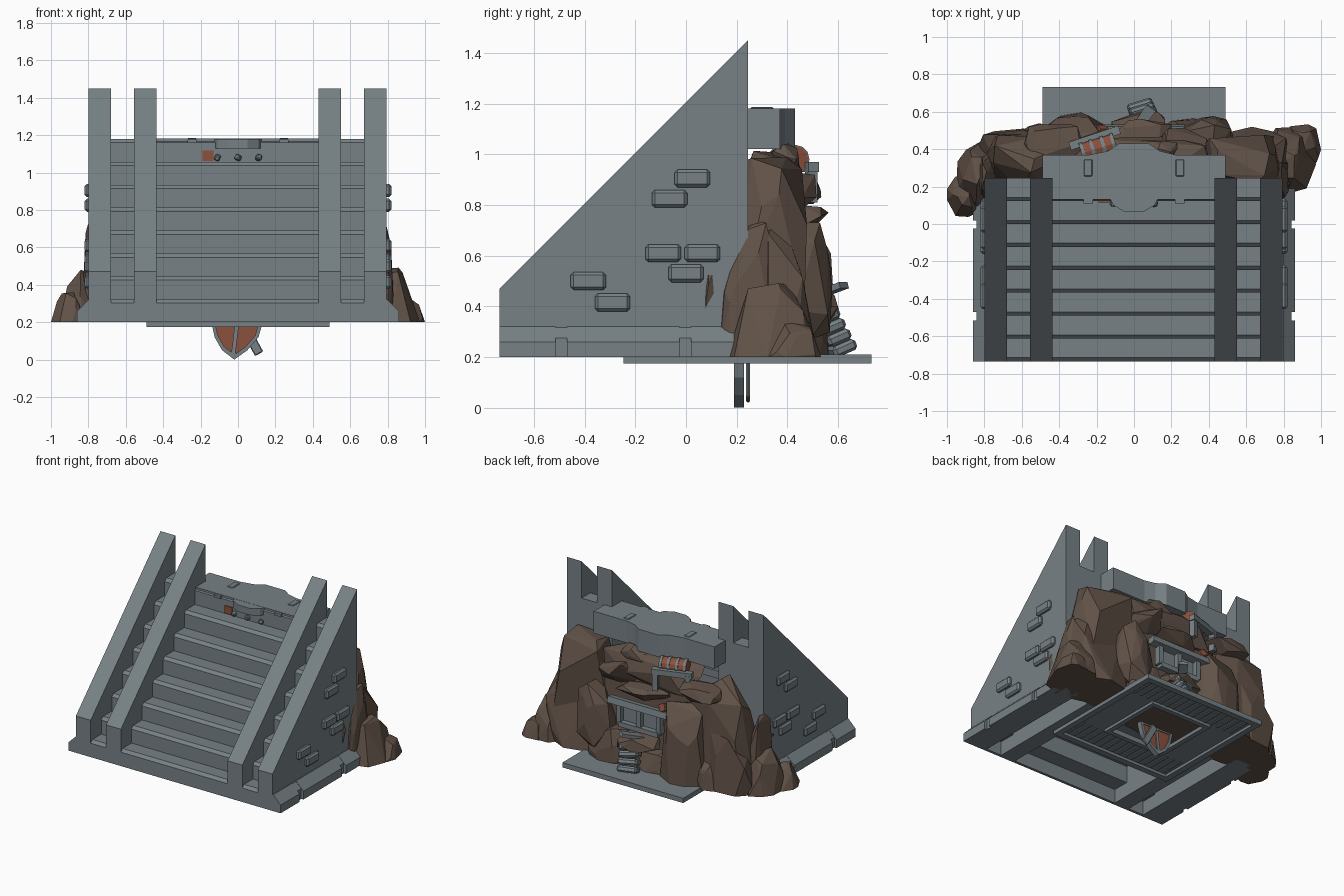
import bpy, bmesh, math, random
from mathutils import Vector, Matrix, Euler

if "Cube" in bpy.data.objects:
    bpy.data.objects.remove(bpy.data.objects["Cube"])

def material(name, c):
    m = bpy.data.materials.new(name)
    m.diffuse_color = (*c, 1)
    m.use_nodes = True
    m.node_tree.nodes["Principled BSDF"].inputs["Base Color"].default_value = m.diffuse_color
    return m

STONE = material("grey_stone", (0.185, 0.22, 0.235))
ROCK = material("brown_rock", (0.12, 0.084, 0.064))
RUST = material("rust_red", (0.26, 0.08, 0.045))

def finish(name, bm, mat):
    bmesh.ops.recalc_face_normals(bm, faces=bm.faces[:])
    me = bpy.data.meshes.new(name)
    bm.to_mesh(me)
    bm.free()
    me.materials.append(mat)
    ob = bpy.data.objects.new(name, me)
    bpy.context.collection.objects.link(ob)
    return ob

def prism(name, pts, axis, a, b, mat=STONE):
    """Extrude a 2D outline along an axis from a to b."""
    place = {'x': lambda p, t: (t, p[0], p[1]),
             'y': lambda p, t: (p[0], t, p[1]),
             'z': lambda p, t: (p[0], p[1], t)}[axis]
    bm = bmesh.new()
    lo = [bm.verts.new(place(p, a)) for p in pts]
    hi = [bm.verts.new(place(p, b)) for p in pts]
    n = len(pts)
    bm.faces.new(lo)
    bm.faces.new(hi)
    for i in range(n):
        j = (i + 1) % n
        bm.faces.new((lo[i], lo[j], hi[j], hi[i]))
    return finish(name, bm, mat)

def box(name, c, s, mat=STONE, rot=(0, 0, 0), bevel=0):
    bm = bmesh.new()
    bmesh.ops.create_cube(bm, size=1)
    bmesh.ops.scale(bm, vec=s, verts=bm.verts)
    if bevel:
        bmesh.ops.bevel(bm, geom=bm.edges[:], offset=bevel, segments=1, affect='EDGES')
    bmesh.ops.transform(bm, verts=bm.verts,
                        matrix=Matrix.Translation(c) @ Euler(rot).to_matrix().to_4x4())
    return finish(name, bm, mat)

def boulder(i, c, s, taper, n=24):
    """Faceted crag: convex hull of random points on a tapering box, flat-footed at the ground."""
    rng = random.Random(40 + i)
    bm = bmesh.new()
    def add(x, y, z):
        bm.verts.new((max(-1, min(1, x)), max(0.02, min(0.67, y)), max(0.2, z)))
    for _ in range(n):
        d = Vector([rng.gauss(0, 1) for _ in range(3)])
        d /= sum(abs(k) ** 5 for k in d) ** 0.2
        f = (1.03 - taper * (d.z + 1) / 2) * rng.uniform(0.9, 1.03)
        add(c[0] + d.x * s[0] * f, c[1] + d.y * s[1] * f, c[2] + d.z * s[2] * rng.uniform(0.88, 1.02))
    if c[2] - s[2] < 0.23:
        for k in range(9):
            a = math.tau * k / 9 + rng.uniform(-0.2, 0.2)
            r = rng.uniform(0.98, 1.12)
            add(c[0] + s[0] * r * math.cos(a), c[1] + s[1] * r * math.sin(a), 0.2)
    bmesh.ops.convex_hull(bm, input=bm.verts[:])
    loose = [v for v in bm.verts if not v.link_faces]
    bmesh.ops.delete(bm, geom=loose, context='VERTS')
    bmesh.ops.dissolve_limit(bm, angle_limit=math.radians(8), verts=bm.verts[:], edges=bm.edges[:])
    return finish(f"cliff_rock_{i}", bm, ROCK)

# Four sloping stringer walls
wall = [(-0.735, 0.2), (-0.735, 0.47), (0.245, 1.45), (0.245, 0.2)]
for i, (a, b) in enumerate([(-0.80, -0.68), (-0.555, -0.435), (0.43, 0.55), (0.675, 0.795)]):
    prism(f"stair_wall_{i}", wall, 'x', a, b)

# Steps with chamfered nosings, a thin stepped shell hollow below
D, C, T = 0.1225, 0.02, 0.02
steps, under = [(-0.735, 0.2)], [(-0.735 + T, 0.2)]
for k in range(8):
    y, z = -0.735 + D * k, 0.322 + D * k
    steps += [(y, z - C), (y + C, z), (y + D, z)]
    under += [(y + T, z - T), (y + D + T, z - T)]
under[-1] = (0.245, under[-1][1])
prism("steps", steps + under[::-1], 'x', -0.69, 0.69)
for i, x in enumerate((-0.617, 0.612)):
    box(f"bay_back_{i}", (x, 0.235, 0.69), (0.13, 0.02, 0.97))

# Plinth courses and raised bricks on both sides
full = [(0.78, 0.2), (0.86, 0.2), (0.86, 0.26), (0.80, 0.32), (0.78, 0.32)]
slim = [(0.78, 0.2), (0.842, 0.2), (0.842, 0.275), (0.80, 0.317), (0.78, 0.317)]
bricks = [(0.025, 0.905), (-0.065, 0.825), (-0.09, 0.61), (0.065, 0.61),
          (0.0, 0.53), (-0.385, 0.50), (-0.29, 0.415)]
for side, s in (("left", -1), ("right", 1)):
    for i, (a, b) in enumerate([(-0.735, -0.515), (-0.47, -0.025), (0.02, 0.2)]):
        prism(f"plinth_{side}_{i}", [(s * x, z) for x, z in full], 'y', a, b)
    prism(f"plinth_core_{side}", [(s * x, z) for x, z in slim], 'y', -0.73, 0.2)
    for i, (y, z) in enumerate(bricks):
        box(f"brick_{side}_{i}", (s * 0.795, y, z), (0.05, 0.14, 0.07), bevel=0.012)

# Top platform with broken front lip and rear bulge
prism("platform", [(-0.49, 0.13), (0.49, 0.13), (0.49, 0.37), (0.22, 0.37), (0.14, 0.39), (0.08, 0.43),
                   (-0.08, 0.43), (-0.14, 0.39), (-0.24, 0.37), (-0.49, 0.37)], 'z', 1.02, 1.181)
prism("platform_lip", [(-0.13, 0.14), (-0.11, 0.10), (-0.05, 0.065), (0.05, 0.065), (0.11, 0.10),
                       (0.13, 0.14)], 'z', 1.13, 1.18)
for i, x in enumerate((-0.245, 0.245)):
    box(f"platform_clip_{i}", (x, 0.30, 1.18), (0.045, 0.09, 0.012), bevel=0.004)
    box(f"platform_stud_{i}", (x, 0.12, 1.168), (0.05, 0.02, 0.02))
box("rust_fragment", (-0.16, 0.119, 1.09), (0.06, 0.008, 0.055), RUST)
for i, x in enumerate((-0.11, 0, 0.11)):
    box(f"rubble_{i}", (x, 0.11, 1.08), (0.03, 0.03, 0.03), rot=(0.3, 0.4, i), bevel=0.006)

# Rock cliff behind the stairs: centre and half size of each crag
rocks = [
    ((0, 0.28, 0.55), (0.74, 0.17, 0.36)), ((0.55, 0.33, 0.62), (0.26, 0.18, 0.38)),
    ((-0.55, 0.32, 0.60), (0.24, 0.17, 0.40)), ((0.02, 0.34, 0.89), (0.42, 0.13, 0.13)),
    ((-0.31, 0.45, 0.48), (0.18, 0.14, 0.29)), ((-0.64, 0.34, 0.42), (0.19, 0.18, 0.25)),
    ((-0.83, 0.25, 0.32), (0.12, 0.18, 0.16)), ((-0.90, 0.15, 0.26), (0.10, 0.11, 0.1)),
    ((0.62, 0.34, 0.46), (0.22, 0.17, 0.3)), ((0.82, 0.34, 0.34), (0.14, 0.18, 0.15)),
    ((0.90, 0.42, 0.25), (0.10, 0.12, 0.1)), ((0.27, 0.43, 0.32), (0.18, 0.13, 0.14)),
    ((0.40, 0.45, 0.50), (0.14, 0.13, 0.24)), ((-0.42, 0.42, 0.86), (0.17, 0.12, 0.06)),
    ((0.02, 0.48, 0.40), (0.16, 0.14, 0.06)), ((-0.05, 0.39, 0.27), (0.18, 0.14, 0.09)),
    ((0.25, 0.42, 0.83), (0.16, 0.11, 0.11)), ((-0.52, 0.40, 0.33), (0.15, 0.13, 0.15)),
    ((0.02, 0.46, 0.75), (0.2, 0.11, 0.05)), ((0.13, 0.39, 0.97), (0.12, 0.06, 0.08)),
]
for i, (c, s) in enumerate(rocks):
    boulder(i, c, s, 0.42 if abs(c[0]) > 0.75 else 0.18)

# Rock clinging to the outer faces of both side walls
for i, s in enumerate((-1, 1)):
    boulder(30 + i, (s * 0.78, 0.255, 0.46), (0.055, 0.13, 0.27), 0.3)
    boulder(32 + i, (s * 0.70, 0.13, 0.47), (0.11, 0.075, 0.16), 0)

# Ruined window frame and smaller debris set into the cliff
box("window_lintel", (0.005, 0.50, 0.65), (0.53, 0.055, 0.045), rot=(0.2, 0, 0))
box("window_sill", (0.03, 0.49, 0.49), (0.32, 0.05, 0.035))
box("window_panel", (0.03, 0.465, 0.57), (0.34, 0.02, 0.14))
for i, x in enumerate((-0.13, 0.03, 0.19)):
    box(f"window_post_{i}", (x, 0.487, 0.57), (0.035, 0.045, 0.15))
box("rust_shard", (-0.17, 0.50, 0.70), (0.05, 0.04, 0.05), RUST, rot=(0.4, 0.5, 0))
box("brace_beam", (-0.21, 0.46, 0.95), (0.28, 0.045, 0.04), rot=(0, 0, 0.32))
for i, (x, y) in enumerate([(-0.32, 0.43), (-0.10, 0.495)]):
    box(f"brace_leg_{i}", (x, y, 0.88), (0.035, 0.04, 0.14), rot=(0, 0, 0.32))
for i in range(4):
    box(f"fallen_block_{i}", (0.04 + 0.01 * i, 0.61 - 0.022 * i, 0.235 + 0.045 * i),
        (0.14, 0.10, 0.045), rot=(0.4, 0.06 * i, 0.3), bevel=0.012)
box("fallen_plank", (0.05, 0.56, 0.46), (0.06, 0.16, 0.025), rot=(0.3, 0, -0.6))

# Barrel with metal hoops
turn = Matrix.Translation((-0.19, 0.405, 0.98)) @ Matrix.Rotation(0.3, 4, 'Z') @ Matrix.Rotation(math.pi / 2, 4, 'Y')
def drum(name, r, h, off, mat):
    bm = bmesh.new()
    bmesh.ops.create_cone(bm, cap_ends=True, segments=12, radius1=r, radius2=r, depth=h,
                          matrix=turn @ Matrix.Translation((0, 0, off)))
    finish(name, bm, mat)
drum("barrel", 0.052, 0.19, 0, RUST)
for i, o in enumerate((-0.085, -0.03, 0.03, 0.085)):
    drum(f"barrel_hoop_{i}", 0.057, 0.018, o, STONE)

# Base plate: nested frames around a central opening
CY = 0.2425
def ring(name, ro, ri, z0, z1):
    for i, (x, y) in enumerate([(0, 1), (0, -1), (1, 0), (-1, 0)]):
        m, w = (ro + ri) / 2, ro - ri
        size = (2 * ro, w, z1 - z0) if y else (w, 2 * ri, z1 - z0)
        box(f"{name}_{i}", (x * m, CY + y * m, (z0 + z1) / 2), size)
ring("plate_rim", 0.49, 0.445, 0.175, 0.21)
ring("plate_floor", 0.445, 0.25, 0.195, 0.21)
ring("plate_inner_rim", 0.25, 0.215, 0.175, 0.21)
for i in range(16):
    for s in (-1, 1):
        box(f"plate_slat_{i}_{s}", (-0.4125 + 0.055 * i, CY + s * 0.345, 0.193), (0.015, 0.18, 0.008))

# Kite shield hanging through the plate
kite = [(-0.02, 0.0), (0.05, 0.05), (0.11, 0.12), (0.135, 0.21), (0.12, 0.30),
        (-0.14, 0.30), (-0.145, 0.21), (-0.125, 0.12), (-0.085, 0.05)]
inner = [(-0.01 + (x + 0.01) * 0.85, 0.18 + (z - 0.18) * 0.85) for x, z in kite]
prism("shield_face", inner, 'y', 0.2, 0.22, RUST)
for i in range(len(kite)):
    j = (i + 1) % len(kite)
    prism(f"shield_rim_{i}", [kite[i], kite[j], inner[j], inner[i]], 'y', 0.19, 0.228)
box("shield_bar", (-0.01, 0.209, 0.155), (0.022, 0.036, 0.27), rot=(0, 0.12, 0))
box("shield_crossbar", (-0.005, 0.209, 0.2), (0.24, 0.034, 0.022))
box("hanging_blade", (0.07, 0.245, 0.11), (0.05, 0.015, 0.18), rot=(0, -0.5, 0), bevel=0.005)
